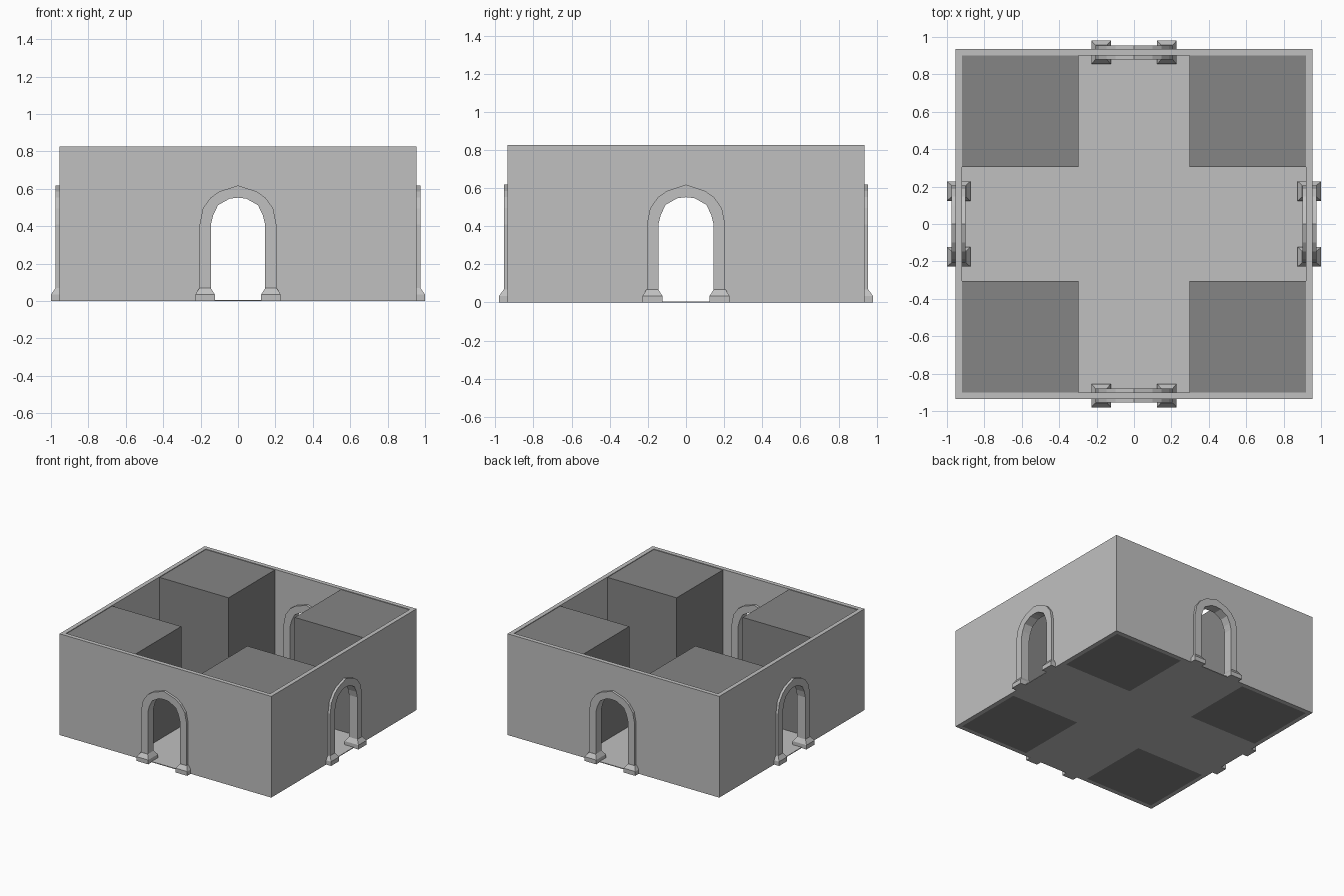
import bpy, bmesh
from math import pi
from mathutils import Matrix, Vector

cube = bpy.data.objects.get("Cube")
if cube:
    bpy.data.objects.remove(cube, do_unlink=True)

HALF_X, HALF_Y, HEIGHT, THICK = 0.955, 0.935, 0.825, 0.035
BLOCK_X, BLOCK_Y = 0.298, 0.305
FLOOR = 0.006


def material(name, value):
    mat = bpy.data.materials.new(name)
    mat.use_nodes = True
    colour = (value, value, value, 1)
    mat.diffuse_color = colour
    mat.node_tree.nodes["Principled BSDF"].inputs["Base Color"].default_value = colour
    return mat


light = material("light stone", 0.53)
dark = material("dark stone", 0.235)


def loft(name, rings, mat, matrix=Matrix()):
    """Closed solid through rings of matching points."""
    bm = bmesh.new()
    loops = [[bm.verts.new(matrix @ Vector(p)) for p in ring] for ring in rings]
    n = len(loops[0])
    for a, b in zip(loops, loops[1:]):
        for i in range(n):
            j = (i + 1) % n
            bm.faces.new((a[i], a[j], b[j], b[i]))
    bm.faces.new(loops[0][::-1])
    bm.faces.new(loops[-1])
    bmesh.ops.recalc_face_normals(bm, faces=bm.faces)
    mesh = bpy.data.meshes.new(name)
    bm.to_mesh(mesh)
    bm.free()
    mesh.materials.append(mat)
    obj = bpy.data.objects.new(name, mesh)
    bpy.context.collection.objects.link(obj)
    return obj


def rect(x0, x1, y0, y1, z):
    return [(x0, y0, z), (x1, y0, z), (x1, y1, z), (x0, y1, z)]


def arch_line(right_half):
    """Mirror a half arch, giving a path from the left foot to the right foot."""
    return [(-x, z) for x, z in right_half] + [(x, z) for x, z in right_half[-2::-1]]


outer = arch_line([(0.205, 0), (0.205, 0.41), (0.188, 0.495), (0.146, 0.553), (0.1, 0.585), (0, 0.618)])
inner = arch_line([(0.145, 0), (0.145, 0.41), (0.132, 0.46), (0.107, 0.512), (0.045, 0.547), (0, 0.552)])


def wall_profile(half, y):
    pts = [(-half, 0)] + inner + [(half, 0), (half, HEIGHT), (-half, HEIGHT)]
    return [(x, y, z) for x, z in pts]


def build_side(label, turn, half, distance):
    matrix = Matrix.Rotation(turn * pi / 2, 4, 'Z') @ Matrix.Translation((0, -distance + THICK / 2, 0))
    t = THICK / 2
    # mitred wall with an arched doorway
    loft(label + "_wall", [wall_profile(half, -t), wall_profile(half - THICK, t)], light, matrix)
    # arch surround standing proud on both faces
    band = outer + inner[::-1]
    loft(label + "_arch", [[(x, y, z) for x, z in band] for y in (-0.0375, 0.0375)], light, matrix)
    # flared feet
    for side, sign in (("left", 1), ("right", -1)):
        c = 0.176 * sign
        levels = ((0.052, 0.0625, 0), (0.052, 0.0625, 0.035), (0.031, 0.0385, 0.068))
        loft(f"{label}_arch_{side}_foot",
             [rect(c - w, c + w, -d, d, z) for w, d, z in levels], light, matrix)


for label, turn in (("front", 0), ("left", 1), ("back", 2), ("right", 3)):
    across = turn % 2 == 0
    build_side(label, turn, HALF_X if across else HALF_Y, HALF_Y if across else HALF_X)

# cross-shaped floor with thresholds reaching through the doorways
ix, iy, door = HALF_X - THICK, HALF_Y - THICK, 0.145
quarter = [(HALF_X, door), (ix, door), (ix, BLOCK_Y), (BLOCK_X, BLOCK_Y),
           (BLOCK_X, iy), (door, iy), (door, HALF_Y)]
outline = (quarter + [(-x, y) for x, y in quarter[::-1]]
           + [(-x, -y) for x, y in quarter] + [(x, -y) for x, y in quarter[::-1]])
loft("floor", [[(x, y, z) for x, y in outline] for z in (0, FLOOR)], light)

# solid corner blocks
for depth, sy in (("front", -1), ("back", 1)):
    for side, sx in (("left", 1), ("right", -1)):
        x0, x1 = sorted((sx * BLOCK_X, sx * ix))
        y0, y1 = sorted((sy * BLOCK_Y, sy * iy))
        loft(f"{depth}_{side}_block", [rect(x0, x1, y0, y1, z) for z in (0, HEIGHT - 0.005)], dark)
